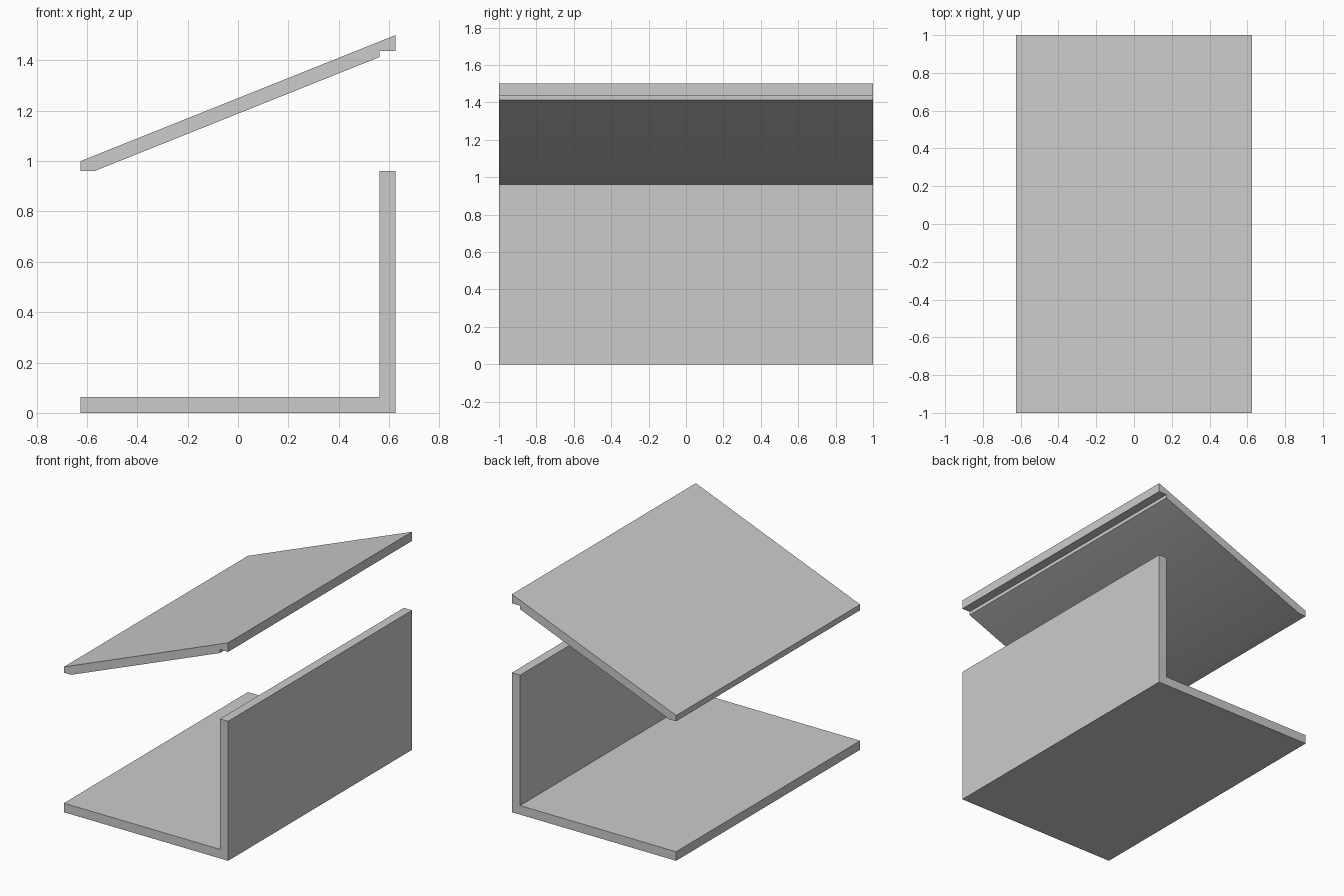
import bpy
import bmesh
import math
from mathutils import Vector

cube = bpy.data.objects.get("Cube")
if cube:
    bpy.data.objects.remove(cube, do_unlink=True)

HALF_WIDTH, HALF_DEPTH = 0.625, 1.0
THICK = 0.0625
WALL_TOP = 0.96
EAVE, RIDGE = 1.0, 1.5

# Plain grey for every panel
grey = bpy.data.materials.new("plain_grey")
grey.use_nodes = True
grey.diffuse_color = (0.6, 0.6, 0.6, 1)
grey.node_tree.nodes["Principled BSDF"].inputs["Base Color"].default_value = grey.diffuse_color


def extrude_profile(name, points):
    """Extrude an x-z outline along the full depth."""
    bm = bmesh.new()
    face = bm.faces.new([bm.verts.new((x, -HALF_DEPTH, z)) for x, z in points])
    moved = bmesh.ops.extrude_face_region(bm, geom=[face])["geom"]
    bmesh.ops.translate(bm, vec=Vector((0, 2 * HALF_DEPTH, 0)),
                        verts=[v for v in moved if isinstance(v, bmesh.types.BMVert)])
    # The extrusion keeps the starting face as the front cap
    bmesh.ops.recalc_face_normals(bm, faces=bm.faces)
    mesh = bpy.data.meshes.new(name)
    bm.to_mesh(mesh)
    bm.free()
    mesh.materials.append(grey)
    obj = bpy.data.objects.new(name, mesh)
    bpy.context.collection.objects.link(obj)
    return obj


inner = HALF_WIDTH - THICK

# L-shaped floor and side wall
extrude_profile("floor_and_wall", [
    (-HALF_WIDTH, 0), (HALF_WIDTH, 0), (HALF_WIDTH, WALL_TOP),
    (inner, WALL_TOP), (inner, THICK), (-HALF_WIDTH, THICK)])

# Sloping roof with a flat eave and a notch that seats on the wall
roof = extrude_profile("sloping_roof", [
    (-HALF_WIDTH, EAVE), (-HALF_WIDTH, WALL_TOP), (-0.57, WALL_TOP),
    (inner, 1.413), (inner, RIDGE - THICK), (HALF_WIDTH, RIDGE - THICK),
    (HALF_WIDTH, RIDGE)])

# Soften only the shallow bend under the eave
bpy.ops.object.select_all(action="DESELECT")
roof.select_set(True)
bpy.context.view_layer.objects.active = roof
bpy.ops.object.shade_smooth_by_angle(angle=math.radians(30))
